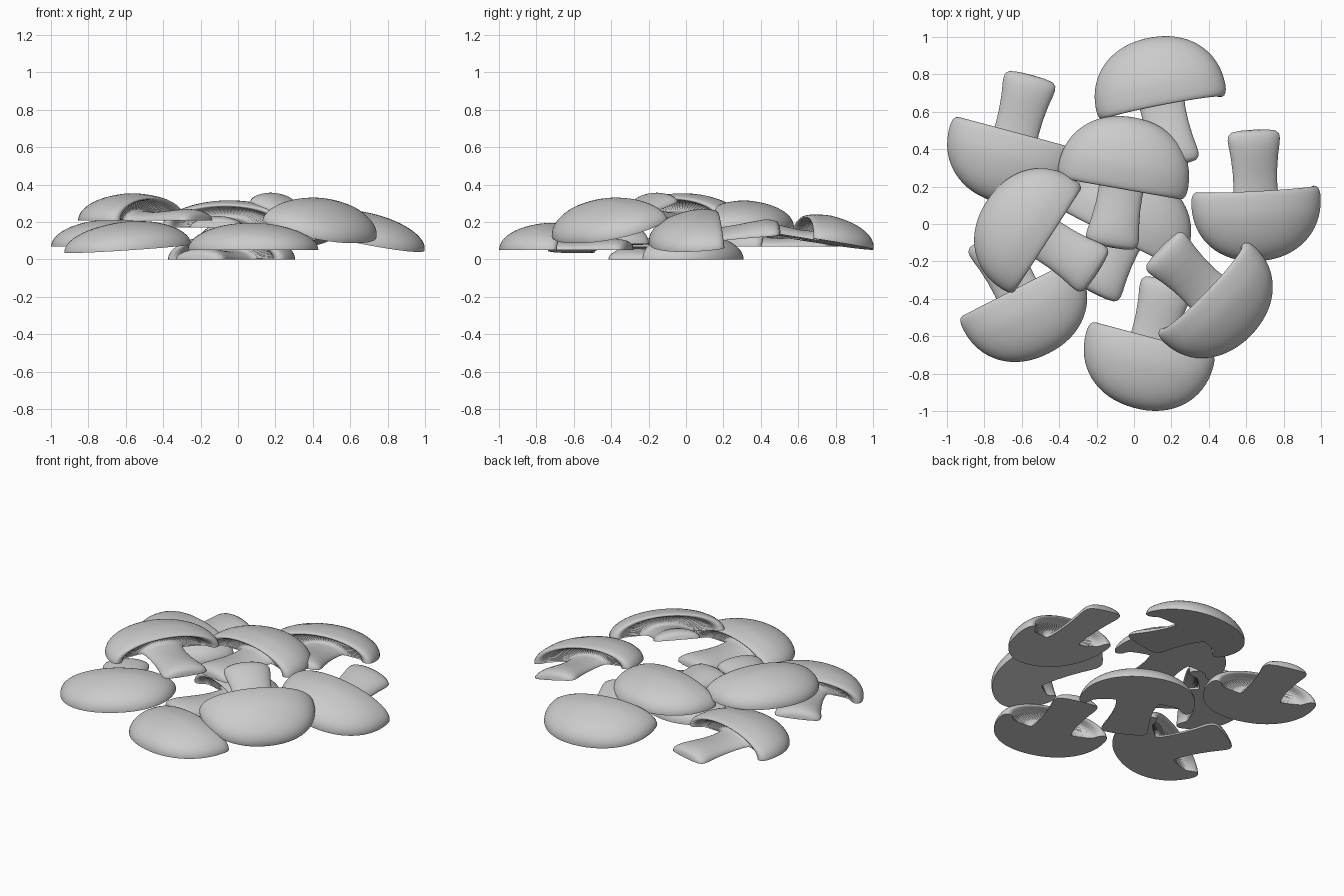
import bpy, bmesh
from math import sin, cos, pi, radians
from mathutils import Matrix

if "Cube" in bpy.data.objects:
    bpy.data.objects.remove(bpy.data.objects["Cube"])

SEGS = 72        # steps around the half turn


def flat(v):
    """Height factor of the slice: full over the cap, lower at rim and stem tip."""
    if v > 0.1:
        return 0.42
    if v > -0.03:
        return 0.37 + 0.05 * (v + 0.03) / 0.13
    return 0.37 + (-0.03 - v) * 0.45 if v > -0.24 else 0.464 + (v + 0.24) * 1.2


def dome_profile(n=16, r=0.352, h=0.325, v0=0.04, e=2.15):
    """Outer cap curve from the crown down to the widest ring, (radius, along axis)."""
    pts = []
    for i in range(n + 1):
        a = pi / 2 * (1 - i / n)
        pts.append((r * max(cos(a), 0) ** (2 / e), v0 + h * max(sin(a), 0) ** (2 / e)))
    pts[0] = (0.0, v0 + h)
    return pts


# rolled lip, then (radius, along axis, pleat depth) for the gills
LIP = [(0.35, 0.015), (0.345, -0.003), (0.335, -0.017), (0.32, -0.023), (0.303, -0.019),
       (0.288, -0.006), (0.277, 0.012)]
GILLS = [(0.262, 0.035, 0.005), (0.225, 0.052, 0.01), (0.185, 0.06, 0.01),
         (0.152, 0.062, 0.005)]
STEM = [(0.132, 0.055), (0.124, 0.025), (0.119, -0.04), (0.121, -0.12), (0.129, -0.2),
        (0.139, -0.26), (0.142, -0.29), (0.138, -0.314), (0.12, -0.331),
        (0.07, -0.339), (0.0, -0.341)]


def half_mushroom_mesh():
    """Half slice: cap, pleated underside and stem in one half turn, plus the cut face."""
    profile = [(r, v, 0) for r, v in dome_profile() + LIP] + GILLS
    profile += [(r, v, 0) for r, v in STEM]
    bm = bmesh.new()
    rows = []
    for j in range(SEGS + 1):
        a = pi * j / SEGS
        sign = 1 if j % 2 else -1
        rows.append([bm.verts.new((r * cos(a), v + sign * p, flat(v) * r * sin(a)))
                     for r, v, p in profile])
    for a, b in zip(rows, rows[1:]):
        for i in range(len(profile) - 1):
            bm.faces.new((a[i], a[i + 1], b[i + 1], b[i]))
    bmesh.ops.remove_doubles(bm, verts=bm.verts, dist=1e-5)
    for f in bm.faces:
        f.smooth = True
    # flat cut face
    rim = [e for e in bm.edges if e.is_boundary]
    cut = bmesh.ops.contextual_create(bm, geom=rim)["faces"]
    for f in cut:
        f.smooth = False
    for e in rim:
        e.smooth = False
    bmesh.ops.triangulate(bm, faces=cut)
    bmesh.ops.recalc_face_normals(bm, faces=bm.faces)
    me = bpy.data.meshes.new("half_mushroom")
    bm.to_mesh(me)
    bm.free()
    return me


# rim centre x, y, z, then heading, pitch and roll in degrees
PLACES = {
    "back": (0.15, 0.64, 0.108, 11, -9, 0),
    "middle_upper": (-0.065, 0.21, 0.17, -10, 0, 0),
    "back_left": (-0.635, 0.467, 0.068, 165, 0, 0),
    "right": (0.65, 0.165, 0.12, 182, -6, -11),
    "front_left": (-0.62, -0.365, 0.058, 207, 0, 4),
    "left_upper": (-0.48, -0.075, 0.208, 57, 0, 0),
    "front_right_upper": (0.375, -0.35, 0.205, 226, -19, 0),
    "front": (0.095, -0.63, 0.05, 165, 0, 0),
    "middle_bottom": (-0.065, -0.065, 0.0, -27, 0, 0),
}

mesh = half_mushroom_mesh()
for name, (x, y, z, head, pitch, roll) in PLACES.items():
    ob = bpy.data.objects.new("mushroom_slice_" + name, mesh)
    bpy.context.collection.objects.link(ob)
    ob.matrix_world = (Matrix.Translation((x, y, z))
                       @ Matrix.Rotation(radians(head), 4, 'Z')
                       @ Matrix.Rotation(radians(pitch), 4, 'X')
                       @ Matrix.Rotation(radians(roll), 4, 'Y'))
